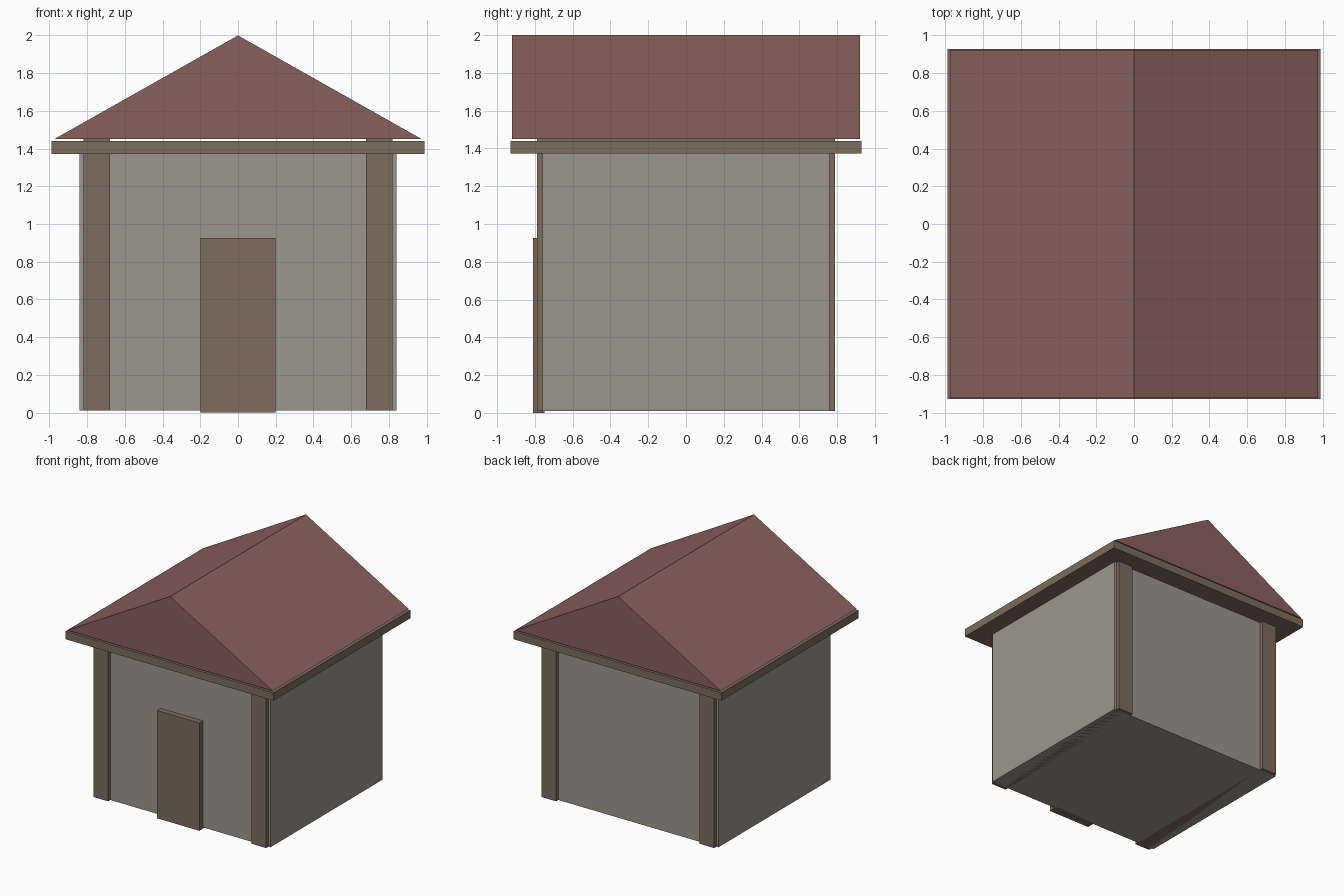
import bpy, bmesh

if "Cube" in bpy.data.objects:
    bpy.data.objects.remove(bpy.data.objects["Cube"])


def material(name, rgb):
    m = bpy.data.materials.new(name)
    m.diffuse_color = (*rgb, 1)
    m.use_nodes = True
    m.node_tree.nodes["Principled BSDF"].inputs["Base Color"].default_value = m.diffuse_color
    return m


WALL = material("plaster", (0.33, 0.31, 0.27))
WOOD = material("wood", (0.21, 0.15, 0.11))
ROOF = material("roof_red", (0.25, 0.12, 0.11))


def prism(name, profile, y0, y1, mat):
    """Extrude an x-z profile from y0 to y1."""
    bm = bmesh.new()
    face = bm.faces.new([bm.verts.new((x, y0, z)) for x, z in profile])
    ext = bmesh.ops.extrude_face_region(bm, geom=[face])
    verts = [v for v in ext["geom"] if isinstance(v, bmesh.types.BMVert)]
    bmesh.ops.translate(bm, verts=verts, vec=(0, y1 - y0, 0))
    bmesh.ops.recalc_face_normals(bm, faces=bm.faces)
    mesh = bpy.data.meshes.new(name)
    bm.to_mesh(mesh)
    bm.free()
    mesh.materials.append(mat)
    obj = bpy.data.objects.new(name, mesh)
    bpy.context.collection.objects.link(obj)
    return obj


def box(name, x, y, z, mat):
    return prism(name, [(x[0], z[0]), (x[1], z[0]), (x[1], z[1]), (x[0], z[1])], *y, mat)


# House body
box("walls", (-0.84, 0.84), (-0.76, 0.76), (0.01, 1.40), WALL)

# Timber frames running front to back, showing as corner posts
for side, x in (("left", (-0.82, -0.68)), ("right", (0.68, 0.82))):
    box(side + "_corner_posts", x, (-0.79, 0.79), (0.01, 1.45), WOOD)

# Door on the front
box("door", (-0.2, 0.2), (-0.81, -0.75), (0.0, 0.925), WOOD)

# Eaves board and gable roof
box("eaves", (-0.988, 0.988), (-0.928, 0.928), (1.372, 1.44), WOOD)
prism("roof", [(-0.975, 1.45), (0.975, 1.45), (0, 2.0)], -0.922, 0.922, ROOF)
